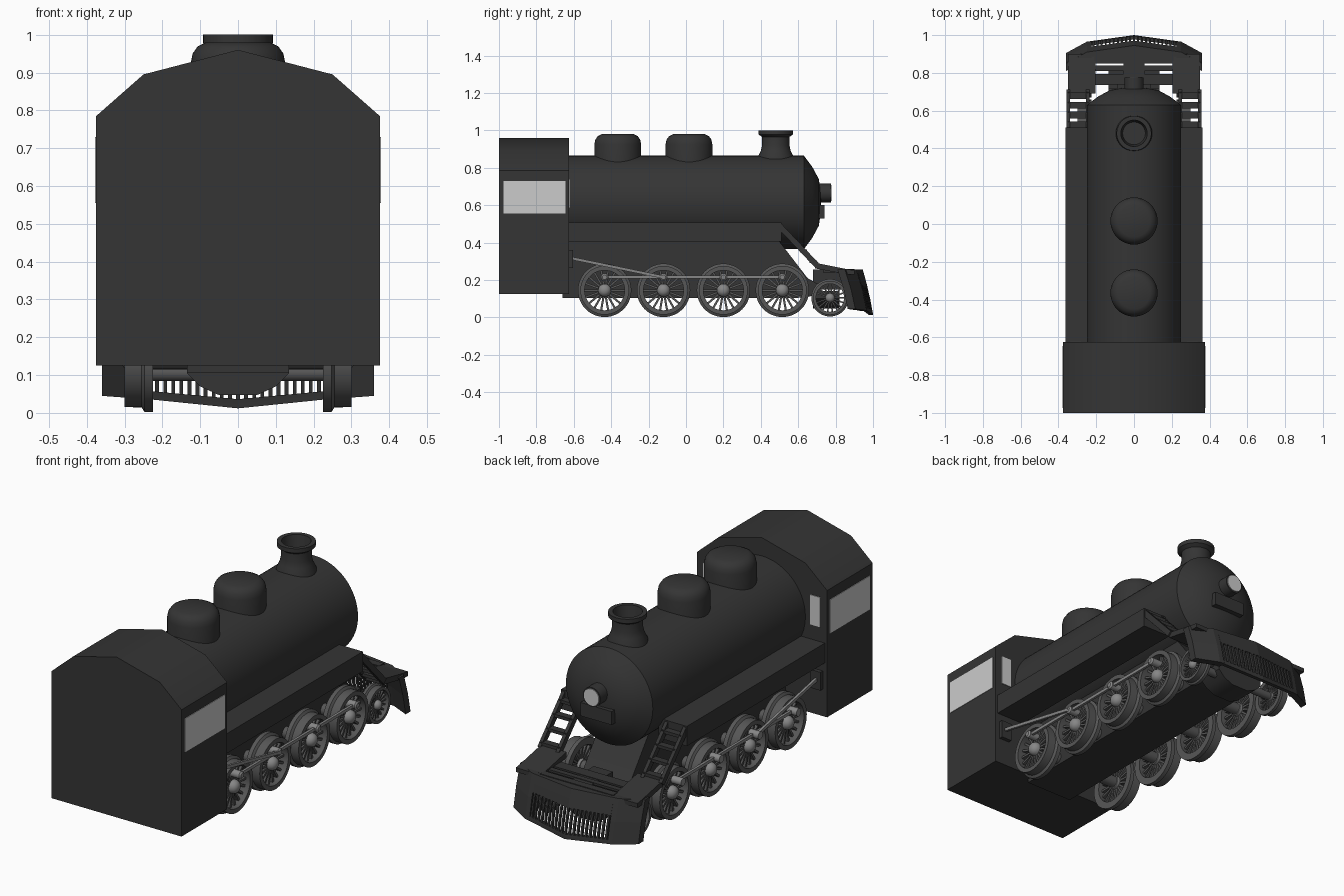
import bpy, bmesh, math
from mathutils import Matrix, Vector

if "Cube" in bpy.data.objects:
    bpy.data.objects.remove(bpy.data.objects["Cube"])


def material(name, v):
    m = bpy.data.materials.new(name)
    m.diffuse_color = (v, v, v, 1)
    m.use_nodes = True
    m.node_tree.nodes["Principled BSDF"].inputs["Base Color"].default_value = m.diffuse_color
    return m


BODY = material("black_paint", 0.035)
WHEEL = material("wheel_grey", 0.095)
STEEL = material("rod_steel", 0.24)
GLASS = material("pale_glass", 0.6)
AXES = {'x': Matrix.Rotation(math.pi / 2, 4, 'Y'), 'y': Matrix.Rotation(-math.pi / 2, 4, 'X'),
        'z': Matrix.Identity(4)}


def finish(name, bm, *mats):
    bmesh.ops.recalc_face_normals(bm, faces=bm.faces)
    me = bpy.data.meshes.new(name)
    bm.to_mesh(me)
    bm.free()
    for m in mats:
        me.materials.append(m)
    ob = bpy.data.objects.new(name, me)
    bpy.context.collection.objects.link(ob)
    return ob


def add_solid(bm, pts, offset, mi=0):
    a = [bm.verts.new(p) for p in pts]
    b = [bm.verts.new(Vector(p) + Vector(offset)) for p in pts]
    n = len(a)
    fs = [bm.faces.new(a), bm.faces.new(b[::-1])]
    fs += [bm.faces.new((a[i], b[i], b[(i + 1) % n], a[(i + 1) % n])) for i in range(n)]
    for f in fs:
        f.material_index = mi


def prism(name, pts, axis, lo, hi, mat=BODY):
    """Extrude a 2D outline along an axis from lo to hi."""
    bm = bmesh.new()
    place = {'x': lambda p: (lo, p[0], p[1]), 'y': lambda p: (p[0], lo, p[1]),
             'z': lambda p: (p[0], p[1], lo)}[axis]
    off = {'x': (hi - lo, 0, 0), 'y': (0, hi - lo, 0), 'z': (0, 0, hi - lo)}[axis]
    add_solid(bm, [place(p) for p in pts], off)
    return finish(name, bm, mat)


def box(name, x, y, z, mat=BODY):
    return prism(name, [(y[0], z[0]), (y[1], z[0]), (y[1], z[1]), (y[0], z[1])], 'x', x[0], x[1], mat)


def add_lathe(bm, prof, axis, loc, n=40, mi=0, closed=False):
    M = Matrix.Translation(loc) @ AXES[axis]
    rings = []
    for r, h in prof:
        if r == 0:
            rings.append([bm.verts.new(M @ Vector((0, 0, h)))] * n)
        else:
            rings.append([bm.verts.new(M @ Vector((r * math.cos(t), r * math.sin(t), h)))
                          for t in (2 * math.pi * k / n for k in range(n))])
    pairs = list(zip(rings, rings[1:])) + ([(rings[-1], rings[0])] if closed else [])
    for a, b in pairs:
        for k in range(n):
            vs = list(dict.fromkeys((a[k], a[(k + 1) % n], b[(k + 1) % n], b[k])))
            if len(vs) > 2:
                bm.faces.new(vs).material_index = mi


def lathe(name, prof, axis, loc, mat=BODY, n=40):
    bm = bmesh.new()
    add_lathe(bm, prof, axis, loc, n)
    return finish(name, bm, mat)


def bar(p, q, w):
    """Outline of a straight bar of width w between two 2D points."""
    p, q = Vector(p), Vector(q)
    d = (q - p).normalized() * w / 2
    s = Vector((-d.y, d.x))
    return [p + s, q + s, q - s, p - s]


def lerp(x, table):
    x = abs(x)
    for (x0, v0), (x1, v1) in zip(table, table[1:]):
        if x <= x1 + 1e-6:
            return v0 + (v1 - v0) * (x - x0) / (x1 - x0)


# cab with faceted roof
prism("cab", [(-.375, .125), (.375, .125), (.375, .785), (.25, .895), (0, .96), (-.25, .895), (-.375, .785)],
      'y', -1, -.625)

# boiler, headlamp and front plate
lathe("boiler", [(0, .722), (.06, .72), (.125, .71), (.19, .675), (.25, .63), (.25, -.63), (0, -.63)],
      'y', (0, 0, .615), n=64)
lathe("headlamp", [(0, .69), (.05, .69), (.05, .775), (0, .775)], 'y', (0, 0, .665))
lathe("headlamp_glass", [(0, .774), (.043, .774), (.043, .779), (0, .779)], 'y', (0, 0, .665), GLASS)
box("front_plate", (-.09, .09), (.69, .74), (.53, .6))

# domes and chimney
for i, y in enumerate((-.365, .016)):
    lathe(f"dome_{i}", [(0, .75), (.125, .75), (.125, .925), (.12, .95), (.107, .969), (.085, .98), (0, .98)],
          'z', (0, y, 0), n=48)
lathe("chimney", [(.1, .8), (.095, .86), (.08, .89), (.073, .92), (.073, .965), (.092, .978), (.092, 1),
                  (.07, 1), (.06, .93), (0, .93)], 'z', (0, .48, 0), n=48)

# main frame between the wheels, front truck block
prism("frame", [(-.66, .105), (-.66, .405), (.5, .405), (.65, .21), (.72, .17), (.72, .12), (.6, .105)],
      'x', -.135, .135)
prism("truck_block", [(-.135, .14), (-.135, .105), (-.1, .07), (-.05, .047), (.05, .047), (.1, .07),
                      (.135, .105), (.135, .14)], 'y', .68, .82)

# one spoked wheel: x = 0 at its inner face
bm = bmesh.new()
add_lathe(bm, [(.107, 0), (.143, 0), (.143, .022), (.13, .03), (.13, .075), (.107, .075)], 'x', (0, 0, 0),
          48, 0, True)
add_lathe(bm, [(0, .005), (.035, .005), (.035, .06), (.028, .075), (.015, .084), (0, .086)], 'x', (0, 0, 0), 20, 1)
for k in range(18):
    t = 2 * math.pi * k / 18
    c, s = math.cos(t), math.sin(t)
    add_solid(bm, [(.02, *p) for p in bar((.025 * c, .025 * s), (.112 * c, .112 * s), .011)], (.03, 0, 0))
first = finish("wheel", bm, WHEEL, STEEL)
wheel_mesh = first.data
bpy.data.objects.remove(first)

DRIVERS = (-.435, -.12, .2, .515)
sets = [(f"driver_{i}", y, .145, 1) for i, y in enumerate(DRIVERS)] + [("pilot", .77, .105, .7)]
for name, y, z, k in sets:
    lathe(name + "_axle", [(.03 * k, -.24), (.03 * k, .24)], 'x', (0, y, z), WHEEL, 20)
    for s in (-1, 1):
        w = bpy.data.objects.new(f"{name}_wheel", wheel_mesh)
        w.location = (s * .225, y, z)
        w.scale = (k, k, k)
        w.rotation_euler = (0, 0, 0 if s > 0 else math.pi)
        bpy.context.collection.objects.link(w)

# parts mirrored on both sides
Y_BOT = [(0, 1.0), (.25, .965), (.36, .905)]
Z_BOT = [(0, .012), (.225, .035), (.36, .045)]
Z_TOP = .255


def front(x, t):
    """Point on the sloping pilot face, t = 0 top to 1 bottom."""
    return (x, lerp(x, Y_BOT) - .055 * (1 - t) ** 1.3, Z_TOP + (lerp(x, Z_BOT) - Z_TOP) * t)


def pilot_panel(name, x0, x1, t0, t1, depth=.02):
    bm = bmesh.new()
    for a, b in ((t0, (t0 + t1) / 2), ((t0 + t1) / 2, t1)):
        add_solid(bm, [front(x0, a), front(x1, a), front(x1, b), front(x0, b)], (0, -depth, 0))
    return finish(name, bm, BODY)


for s in (-1, 1):
    # cab windows
    box("side_window", (s * .374, s * .378), (-.975, -.645), (.555, .73), GLASS)
    box("front_window", (s * .28, s * .337), (-.626, -.621), (.585, .74), GLASS)
    # running board
    box("running_board", (s * .2, s * .362), (-.63, .51), (.405, .508))
    # rods and crank pins
    prism("coupling_rod", bar((-.435, .215), (.515, .215), .016), 'x', s * .303, s * .316, STEEL)
    prism("connecting_rod", bar((-.62, .318), (-.12, .215), .016), 'x', s * .318, s * .331, STEEL)
    for y in DRIVERS:
        lathe("crank_pin", [(0, -.04), (.02, -.04), (.02, .018), (.012, .025), (0, .025)], 'x',
              (s * .305, y, .215), STEEL, 16)
    box("rod_guide", (s * .29, s * .35), (-.63, -.605), (.265, .36))
    # ladder from running board to platform
    for x in (.235, .34):
        prism("ladder_rail", bar((.495, .495), (.7, .278), .03), 'x', s * x, s * (x + .018))
    for t in (.15, .4, .65, .9):
        y, z = .495 + .205 * t, .495 - .217 * t
        box("ladder_step", (s * .24, s * .35), (y - .018, y + .018), (z - .008, z + .008))
    # platform side plates
    prism("platform_side", [(.69, .292), (.69, .262), (.86, .23), (.9, .23), (.9, .252), (.86, .258)],
          'x', s * .205, s * .35)
    # pilot panels
    pilot_panel("pilot_corner", s * .25, s * .36, 0, 1, .04)
    pilot_panel("pilot_corner_inner", s * .225, s * .25, 0, 1, .04)
    pilot_panel("pilot_top_band", 0, s * .225, 0, .38)
    pilot_panel("pilot_bottom_rail", 0, s * .225, .9, 1)

# pilot bars
for i in range(21):
    x = (i - 10) * .0214
    pilot_panel("pilot_bar", x - .005, x + .005, .36, .93, .012)

# platform: front plate, slatted centre and centre support
prism("platform_front", [(-.36, .85), (.36, .85), (.25, .91), (0, .945), (-.25, .91)][0:2]
      + [(.25, .905), (0, .94), (-.25, .905)], 'z', .232, .254)
for y0, y1 in ((.735, .795), (.81, .838), (.862, .9)):
    box("platform_slat", (-.21, .21), (y0, y1), (.238, .258))
box("platform_support", (-.055, .055), (.68, .89), (.15, .255))

# smooth shading with sharp edges kept
for ob in bpy.context.scene.objects:
    ob.select_set(ob.type == 'MESH')
    bpy.context.view_layer.objects.active = ob
bpy.ops.object.shade_smooth_by_angle(angle=math.radians(32))
